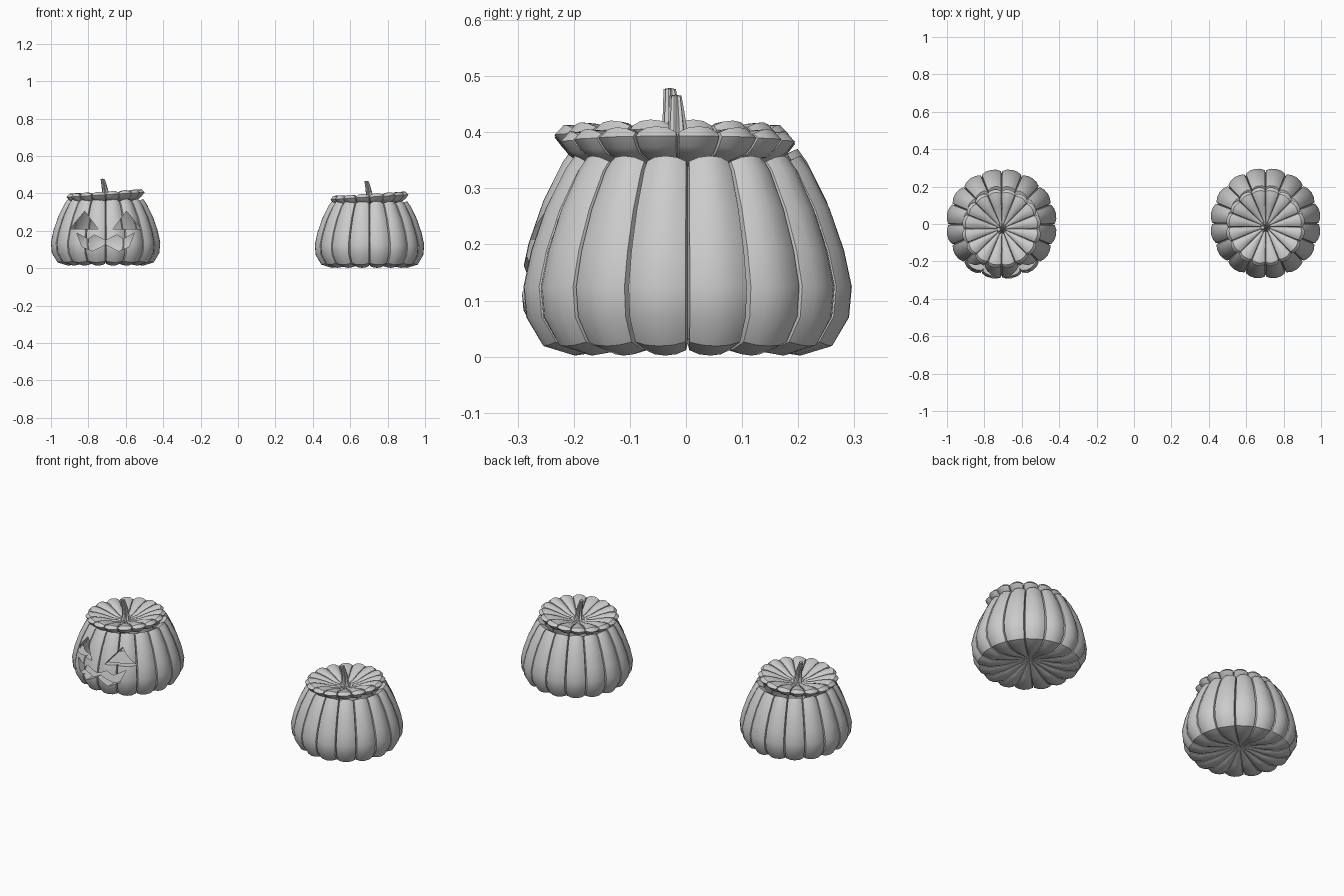
import bpy, bmesh, math
from mathutils import Vector

if "Cube" in bpy.data.objects:
    bpy.data.objects.remove(bpy.data.objects["Cube"])

LOBES = 16
STEP = 2 * math.pi / LOBES
# one rib across its width: (fraction of rib, inward offset)
RIB = [(0.0, 0.026), (0.035, 0.012), (0.25, 0.003), (0.5, 0.0), (0.75, 0.003), (0.965, 0.012)]


def finish(bm, name, loc, rot=(0, 0, 0), smooth=True):
    bmesh.ops.recalc_face_normals(bm, faces=bm.faces[:])
    me = bpy.data.meshes.new(name)
    bm.to_mesh(me)
    bm.free()
    ob = bpy.data.objects.new(name, me)
    bpy.context.collection.objects.link(ob)
    ob.location, ob.rotation_euler = loc, rot
    if smooth:
        shade(ob)
    return ob


def shade(ob):
    bpy.ops.object.select_all(action='DESELECT')
    bpy.context.view_layer.objects.active = ob
    ob.select_set(True)
    bpy.ops.object.shade_smooth_by_angle(angle=math.radians(35))


def skin(bm, rings, pole_a, pole_b):
    """Bridge rings of verts and close both ends with a pole."""
    n = len(rings[0])
    a, b = bm.verts.new(pole_a), bm.verts.new(pole_b)
    for i in range(n):
        j = (i + 1) % n
        bm.faces.new((a, rings[0][j], rings[0][i]))
        bm.faces.new((b, rings[-1][i], rings[-1][j]))
        for p, q in zip(rings, rings[1:]):
            bm.faces.new((p[i], p[j], q[j], q[i]))


def ribbed(name, profile, z0, z1, loc, rot=(0, 0, 0)):
    """Revolve (r, z, out_r, out_z); ribs are pushed in against the out vector."""
    bm = bmesh.new()
    rings = []
    for r, z, nr, nz in profile:
        ring = []
        for k in range(LOBES):
            for f, d in RIB:
                ang, rr = (k + f) * STEP, r - d * nr
                ring.append(bm.verts.new((rr * math.cos(ang), rr * math.sin(ang), z - d * nz)))
        rings.append(ring)
    skin(bm, rings, (0, 0, z0), (0, 0, z1))
    return finish(bm, name, loc, rot)


BODY = [
    (0.06, 0.035, 0, -0.25), (0.13, 0.013, 0, -0.6), (0.205, 0.002, 0.3, -0.8),
    (0.262, 0.019, 0.8, -0.6), (0.292, 0.07, 1, -0.1), (0.297, 0.125, 1, 0),
    (0.283, 0.19, 1, 0.1), (0.257, 0.265, 1, 0.2), (0.222, 0.335, 1, 0.3),
    (0.205, 0.358, 0.8, 0.8),
    # inner wall
    (0.170, 0.340, 0.2, 0.3), (0.215, 0.26, 0.3, 0), (0.25, 0.17, 0.3, 0),
    (0.255, 0.11, 0.3, 0), (0.225, 0.055, 0.2, 0), (0.10, 0.05, 0, 0)]

# lid profile, measured from the lid's rim height
LID = [
    (0.05, -0.045, 0, 0), (0.12, -0.042, 0.2, -0.2), (0.18, -0.028, 0.6, -0.3),
    (0.198, -0.015, 0.9, -0.2), (0.213, 0.004, 1, 0), (0.196, 0.022, 0.6, 0.8),
    (0.165, 0.021, 0, 0.9), (0.12, 0.008, 0, 0.8), (0.07, -0.012, 0, 0.6),
    (0.03, -0.022, 0, 0.25)]


def stem(name, loc):
    bm = bmesh.new()
    rings = []
    levels = [(0.032, -0.025, 0, 0), (0.021, -0.005, 0, 0), (0.017, 0.03, -0.003, 0),
              (0.014, 0.06, -0.009, -0.002), (0.011, 0.088, -0.016, -0.004)]
    for t, (r, z, x, y) in enumerate(levels):
        ring = []
        for i in range(16):
            ang = i * math.pi / 8 + t * 0.12
            rr = r * (1.0 if i % 2 else 0.75)
            ring.append(bm.verts.new((x + rr * math.cos(ang), y + rr * math.sin(ang), z)))
        rings.append(ring)
    skin(bm, rings, (0, 0, -0.025), (-0.017, -0.004, 0.09))
    return finish(bm, name, loc)


def pumpkin(prefix, x, y, z, lid_x, lid_y):
    body = ribbed(prefix + "_body", BODY, 0.045, 0.05, (x, y, z))
    lid_loc = Vector((lid_x, lid_y, z + 0.377))
    ribbed(prefix + "_lid", LID, -0.045, -0.024, lid_loc, (0, math.radians(-3.5), 0))
    stem(prefix + "_stem", lid_loc)
    return body


def carve(body, outline):
    """Cut an (x, z) outline through the front wall."""
    bm = bmesh.new()
    cx = body.location.x
    front = [bm.verts.new((cx + px, -0.45, pz)) for px, pz in outline]
    face = bm.faces.new(front)
    out = bmesh.ops.extrude_face_region(bm, geom=[face])
    bmesh.ops.translate(bm, vec=(0, 0.4, 0),
                        verts=[v for v in out['geom'] if isinstance(v, bmesh.types.BMVert)])
    cutter = finish(bm, "face_cutter", (0, 0, 0), smooth=False)
    cutter.hide_render = True
    mod = body.modifiers.new("carve", 'BOOLEAN')
    mod.operation, mod.solver, mod.object = 'DIFFERENCE', 'EXACT', cutter
    bpy.ops.object.select_all(action='DESELECT')
    bpy.context.view_layer.objects.active = body
    body.select_set(True)
    bpy.ops.object.modifier_apply(modifier=mod.name)
    bpy.data.objects.remove(cutter)


# two pumpkins
carved = pumpkin("carved_pumpkin", -0.708, -0.002, 0.012, -0.708, -0.025)
pumpkin("plain_pumpkin", 0.703, 0.003, 0.0, 0.703, -0.015)

# eyes and mouth
eye = [(0.04, 0.21), (0.19, 0.21), (0.112, 0.305)]
mouth_half = [(0.06, 0.178), (0.095, 0.155), (0.155, 0.19), (0.125, 0.115), (0.07, 0.092)]
carve(carved, eye)
carve(carved, [(-x, z) for x, z in reversed(eye)])
carve(carved, [(0, 0.148)] + mouth_half + [(0, 0.128)] + [(-x, z) for x, z in reversed(mouth_half)])
shade(carved)
